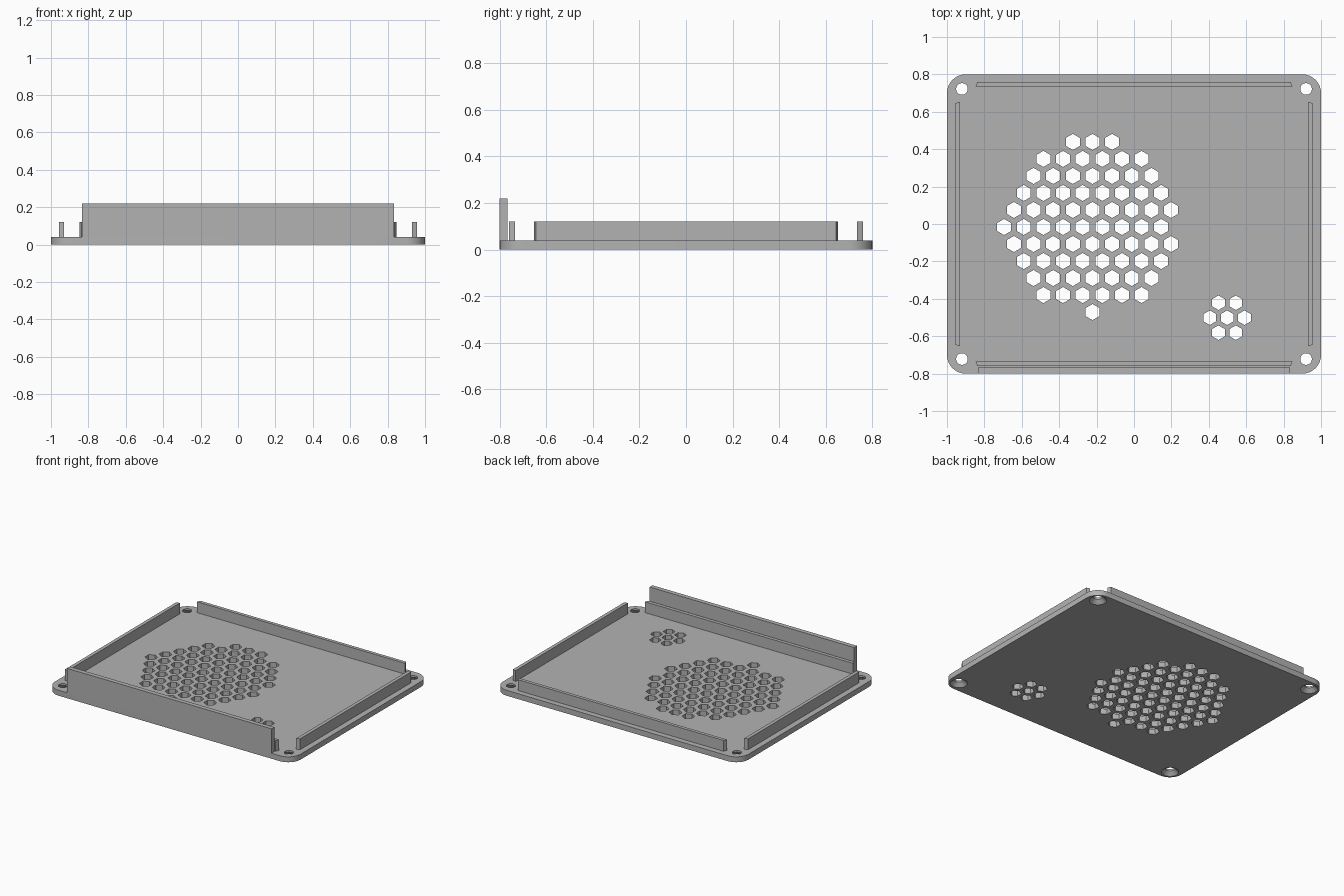
import bpy, bmesh, math

if "Cube" in bpy.data.objects:
    bpy.data.objects.remove(bpy.data.objects["Cube"])

grey = bpy.data.materials.new("plain grey")
grey.diffuse_color = (0.45, 0.45, 0.45, 1)
grey.use_nodes = True
grey.node_tree.nodes["Principled BSDF"].inputs["Base Color"].default_value = grey.diffuse_color

PLATE_TOP = 0.04
HX, HY, CORNER = 1.0, 0.8, 0.1


def loft(bm, rings):
    """Closed solid through rings of (points, z)."""
    layers = [[bm.verts.new((x, y, z)) for x, y in pts] for pts, z in rings]
    n = len(layers[0])
    bm.faces.new(layers[0][::-1])
    bm.faces.new(layers[-1])
    for a, b in zip(layers, layers[1:]):
        for i in range(n):
            j = (i + 1) % n
            bm.faces.new((a[i], a[j], b[j], b[i]))


def make_object(name, bm):
    bmesh.ops.recalc_face_normals(bm, faces=bm.faces)
    mesh = bpy.data.meshes.new(name)
    bm.to_mesh(mesh)
    bm.free()
    mesh.materials.append(grey)
    obj = bpy.data.objects.new(name, mesh)
    bpy.context.collection.objects.link(obj)
    return obj


def prism(name, pts, z0, z1):
    bm = bmesh.new()
    loft(bm, [(pts, z0), (pts, z1)])
    return make_object(name, bm)


def polygon(cx, cy, r, n, turn=0.0):
    return [(cx + r * math.cos(turn + math.tau * i / n),
             cy + r * math.sin(turn + math.tau * i / n)) for i in range(n)]


# Rounded base plate
outline = []
for k, (sx, sy) in enumerate([(1, 1), (-1, 1), (-1, -1), (1, -1)]):
    for i in range(9):
        a = math.pi / 2 * (k + i / 8)
        outline.append((sx * (HX - CORNER) + CORNER * math.cos(a),
                        sy * (HY - CORNER) + CORNER * math.sin(a)))
plate = prism("base_plate", outline, 0, PLATE_TOP)

# Cutters: hexagon vents and countersunk screw holes
cut = bmesh.new()


def hex_hole(x, y, r):
    pts = polygon(x, y, r, 6, math.pi / 6)
    loft(cut, [(pts, -0.05), (pts, 0.1)])


# Large vent: (first column, number of holes) per row, from the back
rows = [(-1, 3), (-2.5, 6), (-3, 7), (-3.5, 8), (-4, 9), (-4.5, 9),
        (-4, 9), (-3.5, 8), (-3, 7), (-2.5, 6), (0, 1)]
for r, (first, count) in enumerate(rows):
    for c in range(count):
        hex_hole(-0.222 + (first + c) * 0.105, 0.439 - r * 0.091, 0.043)

# Small vent
for row, first, count in [(1, -0.5, 2), (0, -1, 3), (-1, -0.5, 2)]:
    for c in range(count):
        hex_hole(0.498 + (first + c) * 0.0925, -0.501 + row * 0.08, 0.039)

# Screw holes, widening towards the underside
for sx in (-1, 1):
    for sy in (-1, 1):
        loft(cut, [(polygon(sx * 0.92, sy * 0.722, r, 32), z)
                   for r, z in [(0.058, -0.02), (0.058, 0.0),
                                (0.031, 0.027), (0.031, 0.1)]])

cutter = make_object("hole_cutter", cut)
cutter.hide_render = True
mod = plate.modifiers.new("holes", 'BOOLEAN')
mod.operation = 'DIFFERENCE'
mod.solver = 'EXACT'
mod.object = cutter
bpy.context.view_layer.objects.active = plate
plate.select_set(True)
bpy.ops.object.modifier_apply(modifier=mod.name)
bpy.data.objects.remove(cutter)
bpy.ops.object.shade_smooth_by_angle(angle=math.radians(30))

# Locating lips with slightly slanted ends
for s, name in [(1, "back_lip"), (-1, "front_lip")]:
    prism(name, [(-0.838, s * 0.759), (0.838, s * 0.759),
                 (0.848, s * 0.734), (-0.848, s * 0.734)], PLATE_TOP, 0.12)
for s, name in [(1, "right_lip"), (-1, "left_lip")]:
    prism(name, [(s * 0.957, -0.645), (s * 0.957, 0.645),
                 (s * 0.931, 0.653), (s * 0.931, -0.653)], PLATE_TOP, 0.12)

# Tall front wall, flush with the plate edge
prism("front_wall", [(-0.833, -0.8), (0.833, -0.8),
                     (0.833, -0.767), (-0.833, -0.767)], PLATE_TOP, 0.22)
